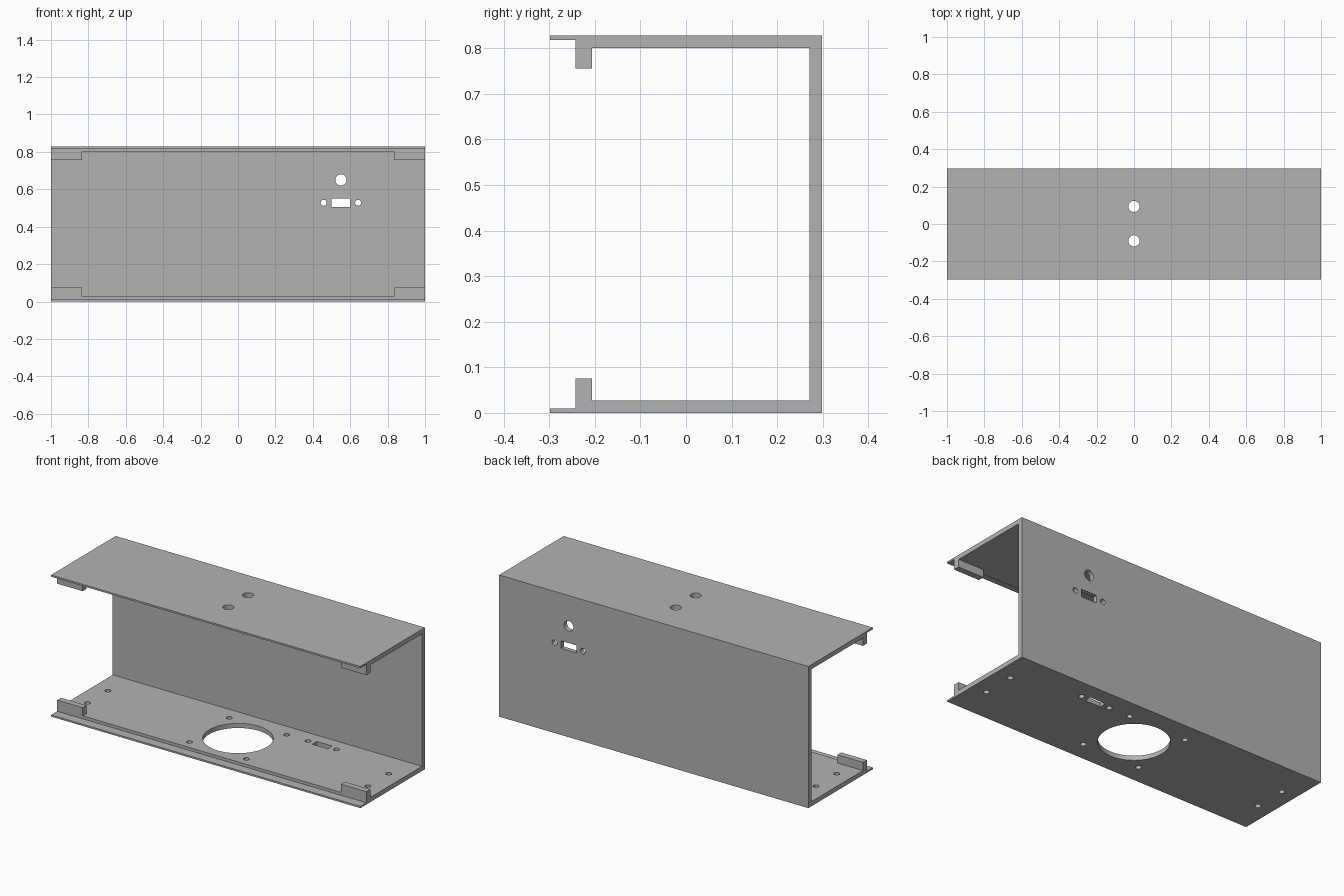
import bpy
import bmesh
from mathutils import Matrix, Vector

cube = bpy.data.objects.get("Cube")
if cube:
    bpy.data.objects.remove(cube, do_unlink=True)

HEIGHT, HALF_DEPTH, WALL, LIP = 0.828, 0.298, 0.027, 0.01
RIB_FRONT, RIB_BACK, RIB_TOP, RIB_LENGTH = -0.242, -0.206, 0.075, 0.165

grey = bpy.data.materials.new("plain_grey")
grey.use_nodes = True
grey.diffuse_color = (0.448, 0.448, 0.448, 1)
grey.node_tree.nodes["Principled BSDF"].inputs["Base Color"].default_value = grey.diffuse_color


def make_object(name, bm):
    bmesh.ops.recalc_face_normals(bm, faces=bm.faces)
    mesh = bpy.data.meshes.new(name)
    bm.to_mesh(mesh)
    bm.free()
    mesh.materials.append(grey)
    obj = bpy.data.objects.new(name, mesh)
    bpy.context.collection.objects.link(obj)
    return obj


def add_box(bm, low, high):
    low, high = Vector(low), Vector(high)
    size = Matrix.Diagonal((high - low).to_4d())
    size[3][3] = 1
    bmesh.ops.create_cube(bm, size=1, matrix=Matrix.Translation((low + high) / 2) @ size)


def add_hole(bm, centre, radius, along_y=False, sides=32):
    turn = Matrix.Rotation(1.5707963, 4, "X") if along_y else Matrix()
    bmesh.ops.create_cone(bm, cap_ends=True, segments=sides, radius1=radius, radius2=radius,
                          depth=0.1, matrix=Matrix.Translation(centre) @ turn)


# Channel: half of the section, mirrored in height, extruded along x
half = [(HALF_DEPTH, 0), (-HALF_DEPTH, 0), (-HALF_DEPTH, LIP), (RIB_FRONT, LIP),
        (RIB_FRONT, WALL), (HALF_DEPTH - WALL, WALL)]
section = half + [(y, HEIGHT - z) for y, z in reversed(half)]
bm = bmesh.new()
face = bm.faces.new([bm.verts.new((-1, y, z)) for y, z in section])
ext = bmesh.ops.extrude_face_region(bm, geom=[face])
bmesh.ops.translate(bm, vec=(2, 0, 0),
                    verts=[v for v in ext["geom"] if isinstance(v, bmesh.types.BMVert)])
channel = make_object("channel_case", bm)

# Cutters for all openings
bm = bmesh.new()
SMALL = 0.016
add_hole(bm, (0, 0, 0), 0.187, sides=64)                     # speaker opening
for sx in (-1, 1):
    for sy in (-1, 1):
        add_hole(bm, (sx * 0.185, sy * 0.185, 0), SMALL)     # speaker screws
        add_hole(bm, (sx * 0.908, sy * 0.095, 0), SMALL)     # corner screws
for y in (-0.09, 0.094):
    add_hole(bm, (0, y, HEIGHT), 0.03)                       # roof holes
add_hole(bm, (0.55, HALF_DEPTH, 0.65), 0.03, True)           # back round port
for sx in (-1, 1):
    add_hole(bm, (0.55 + sx * 0.092, HALF_DEPTH, 0.528), SMALL, True)
    add_hole(bm, (0.415 + sx * 0.092, 0.186, 0), SMALL)
add_box(bm, (0.5, 0.2, 0.506), (0.6, 0.4, 0.55))             # back slot
add_box(bm, (0.365, 0.165, -0.1), (0.465, 0.207, 0.1))       # floor slot
cutter = make_object("opening_cutter", bm)
cutter.hide_render = True

cut = channel.modifiers.new("openings", "BOOLEAN")
cut.operation, cut.solver, cut.object = "DIFFERENCE", "EXACT", cutter
bpy.context.view_layer.objects.active = channel
bpy.ops.object.modifier_apply(modifier=cut.name)
bpy.data.objects.remove(cutter, do_unlink=True)
bpy.ops.object.select_all(action="DESELECT")
channel.select_set(True)
bpy.ops.object.shade_smooth_by_angle()

# Short retaining ribs at the four front corners
for level, z0, z1 in (("lower", WALL, RIB_TOP), ("upper", HEIGHT - RIB_TOP + 0.003, HEIGHT - WALL)):
    for side, x0 in (("right", -1), ("left", 1 - RIB_LENGTH)):
        bm = bmesh.new()
        add_box(bm, (x0, RIB_FRONT, z0), (x0 + RIB_LENGTH, RIB_BACK, z1))
        make_object(f"{level}_{side}_rib", bm)
